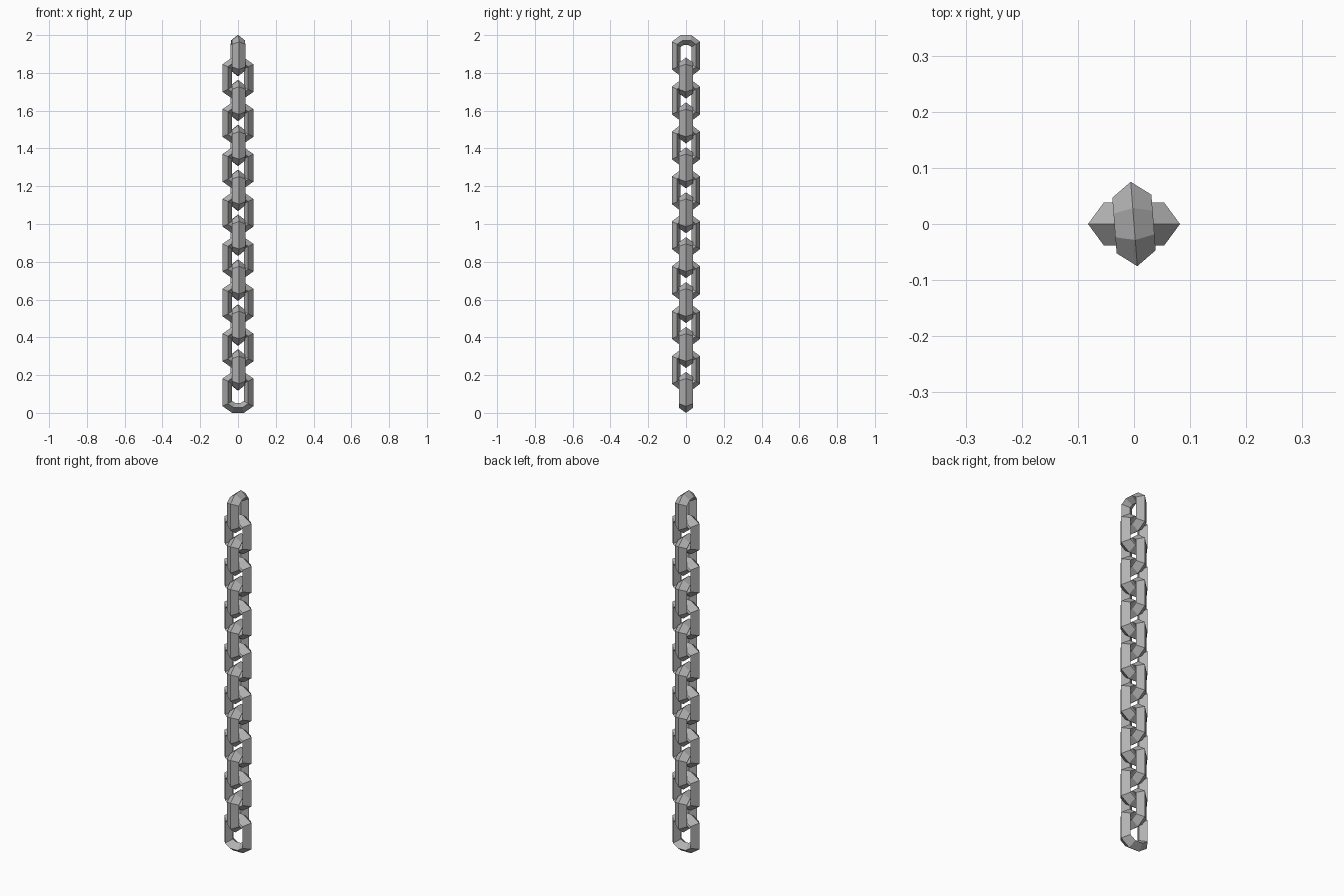
import bpy
import bmesh
from math import radians
from mathutils import Matrix

cube = bpy.data.objects.get("Cube")
if cube:
    bpy.data.objects.remove(cube, do_unlink=True)

# Plain grey metal
metal = bpy.data.materials.new("grey metal")
metal.use_nodes = True
grey = (0.45, 0.45, 0.45, 1)
metal.diffuse_color = grey
metal.node_tree.nodes["Principled BSDF"].inputs["Base Color"].default_value = grey

LINKS = 16
HALF_HEIGHT = 0.1085
PITCH = (2 - 2 * HALF_HEIGHT) / (LINKS - 1)
THICK = 0.038

# Each loop: the end corner and the side corner of a stretched octagon (x, z)
OUTER = [(0.031, HALF_HEIGHT), (0.082, 0.073)]
MIDDLE = [(0.023, 0.081), (0.054, 0.060)]
INNER = [(0.015, 0.055), (0.031, 0.046)]


def octagon(corners):
    """Mirror one quadrant into a full loop of eight corners."""
    (ax, az), (bx, bz) = corners
    right = [(ax, az), (bx, bz), (bx, -bz), (ax, -az)]
    return right + [(-x, z) for x, z in reversed(right)]


def link_mesh():
    """Octagonal link with a diamond cross-section."""
    bm = bmesh.new()
    loops = [(OUTER, 0), (MIDDLE, THICK), (INNER, 0), (MIDDLE, -THICK)]
    rings = [[bm.verts.new((x, y, z)) for x, z in octagon(c)] for c, y in loops]
    for i in range(4):
        a, b = rings[i], rings[(i + 1) % 4]
        for j in range(8):
            k = (j + 1) % 8
            bm.faces.new((a[j], a[k], b[k], b[j]))
    bmesh.ops.recalc_face_normals(bm, faces=bm.faces)
    mesh = bpy.data.meshes.new("chain_link")
    bm.to_mesh(mesh)
    bm.free()
    mesh.materials.append(metal)
    return mesh


# Links alternate between the two upright planes
wide = link_mesh()
crossed = wide.copy()
crossed.transform(Matrix.Rotation(radians(94.5), 4, "Z") @ Matrix.Diagonal((0.92, 0.92, 1, 1)))

for i in range(LINKS):
    name = "crossed_link" if i % 2 else "wide_link"
    link = bpy.data.objects.new(f"{name}_{i + 1}", crossed if i % 2 else wide)
    link.location.z = HALF_HEIGHT + i * PITCH
    bpy.context.collection.objects.link(link)
